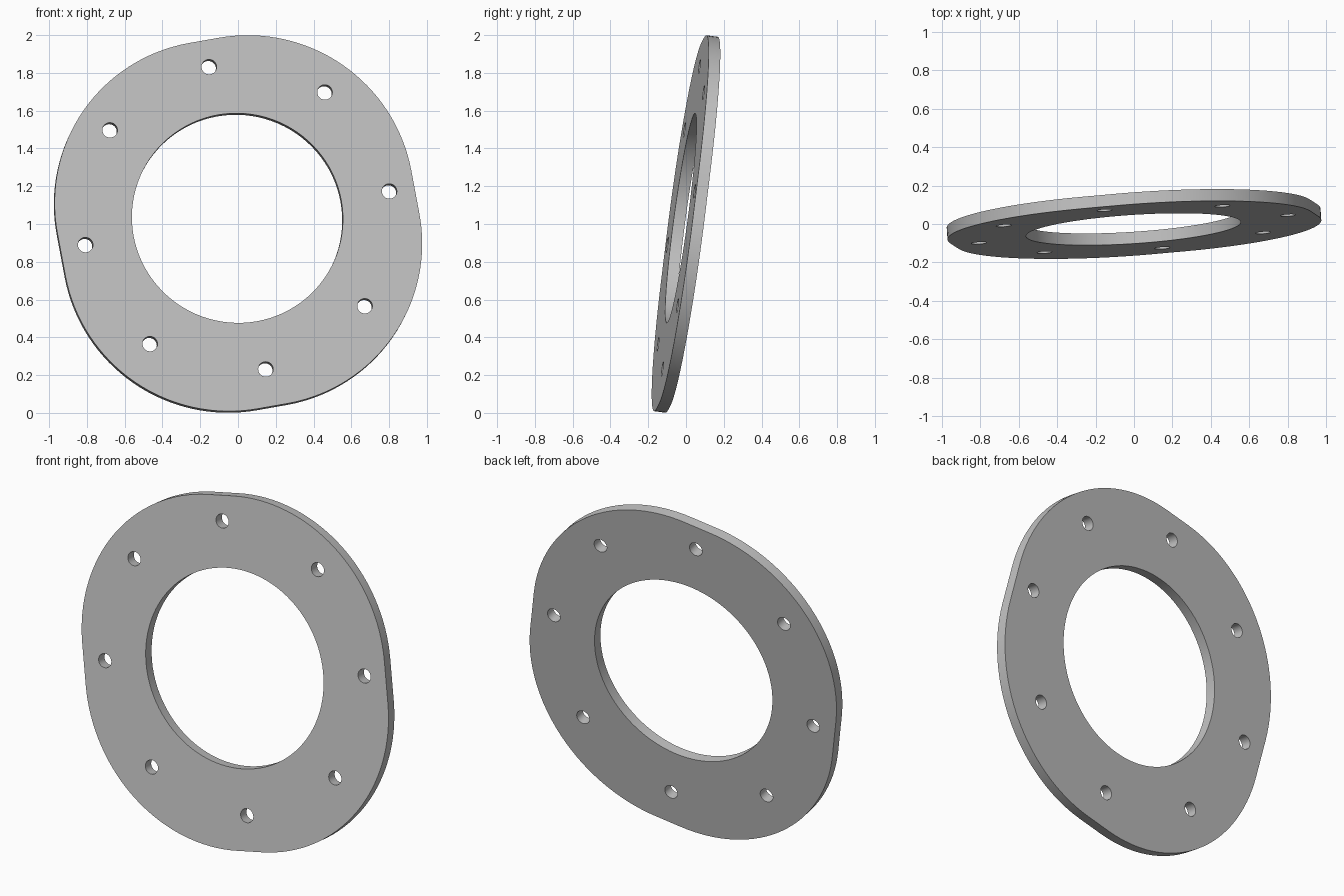
import bpy
import bmesh
from math import cos, sin, pi, radians
from mathutils import Matrix, Vector

cube = bpy.data.objects.get("Cube")
if cube:
    bpy.data.objects.remove(cube, do_unlink=True)

THICKNESS = 0.062
CORNER_R, HALF_U, HALF_V = 0.875, 0.08, 0.117   # rounded-rectangle outline
BORE_R, BOLT_R, HOLE_R = 0.56, 0.82, 0.04
CENTRE_V = 0.028                                # bore sits slightly off the outline centre


def arc(cx, cy, r, start, sweep, n):
    return [(cx + r * cos(start + sweep * i / n), cy + r * sin(start + sweep * i / n))
            for i in range(n + 1)]


def circle(cx, cy, r, n):
    return arc(cx, cy, r, 0, 2 * pi, n)[:-1]


# Outline: four corner arcs joined by short flats
outline = []
for k, (su, sv) in enumerate([(1, 1), (-1, 1), (-1, -1), (1, -1)]):
    outline += arc(su * HALF_U, sv * HALF_V, CORNER_R, k * pi / 2, pi / 2, 32)

# Central bore and ring of bolt holes
loops = [outline, circle(0, CENTRE_V, BORE_R, 96)]
for k in range(8):
    a = k * pi / 4
    loops.append(circle(BOLT_R * cos(a), CENTRE_V + BOLT_R * sin(a), HOLE_R, 32))

# Filled flat profile with thickness
curve = bpy.data.curves.new("flange_profile", "CURVE")
curve.dimensions = "2D"
curve.fill_mode = "BOTH"
curve.extrude = THICKNESS / 2
for pts in loops:
    spline = curve.splines.new("POLY")
    spline.points.add(len(pts) - 1)
    for p, (x, y) in zip(spline.points, pts):
        p.co = (x, y, 0, 1)
    spline.use_cyclic_u = True
plate = bpy.data.objects.new("flange_plate", curve)
bpy.context.collection.objects.link(plate)
bpy.ops.object.select_all(action="DESELECT")
plate.select_set(True)
bpy.context.view_layer.objects.active = plate
bpy.ops.object.convert(target="MESH")
plate = bpy.context.view_layer.objects.active
plate.name = plate.data.name = "flange_plate"

# Stand the plate up with its lean and turn
slope_x, slope_z, turn = 0.066, 0.135, radians(10)
front = Vector((slope_x, -1, slope_z)).normalized()
u = Vector((cos(turn), slope_x * cos(turn) + slope_z * sin(turn), sin(turn))).normalized()
v = front.cross(u)
pose = Matrix((u, v, front)).transposed().to_4x4()
plate.data.transform(Matrix.Translation((0, 0, 1)) @ pose)

# Weld caps to walls
bm = bmesh.new()
bm.from_mesh(plate.data)
bmesh.ops.remove_doubles(bm, verts=bm.verts, dist=0.0001)
bmesh.ops.recalc_face_normals(bm, faces=bm.faces)
bm.to_mesh(plate.data)
bm.free()

# Single grey finish
grey = bpy.data.materials.new("light_grey")
grey.use_nodes = True
colour = (0.53, 0.53, 0.53, 1)
grey.diffuse_color = colour
grey.node_tree.nodes["Principled BSDF"].inputs["Base Color"].default_value = colour
plate.data.materials.clear()
plate.data.materials.append(grey)
bpy.ops.object.shade_smooth_by_angle(angle=radians(30))
